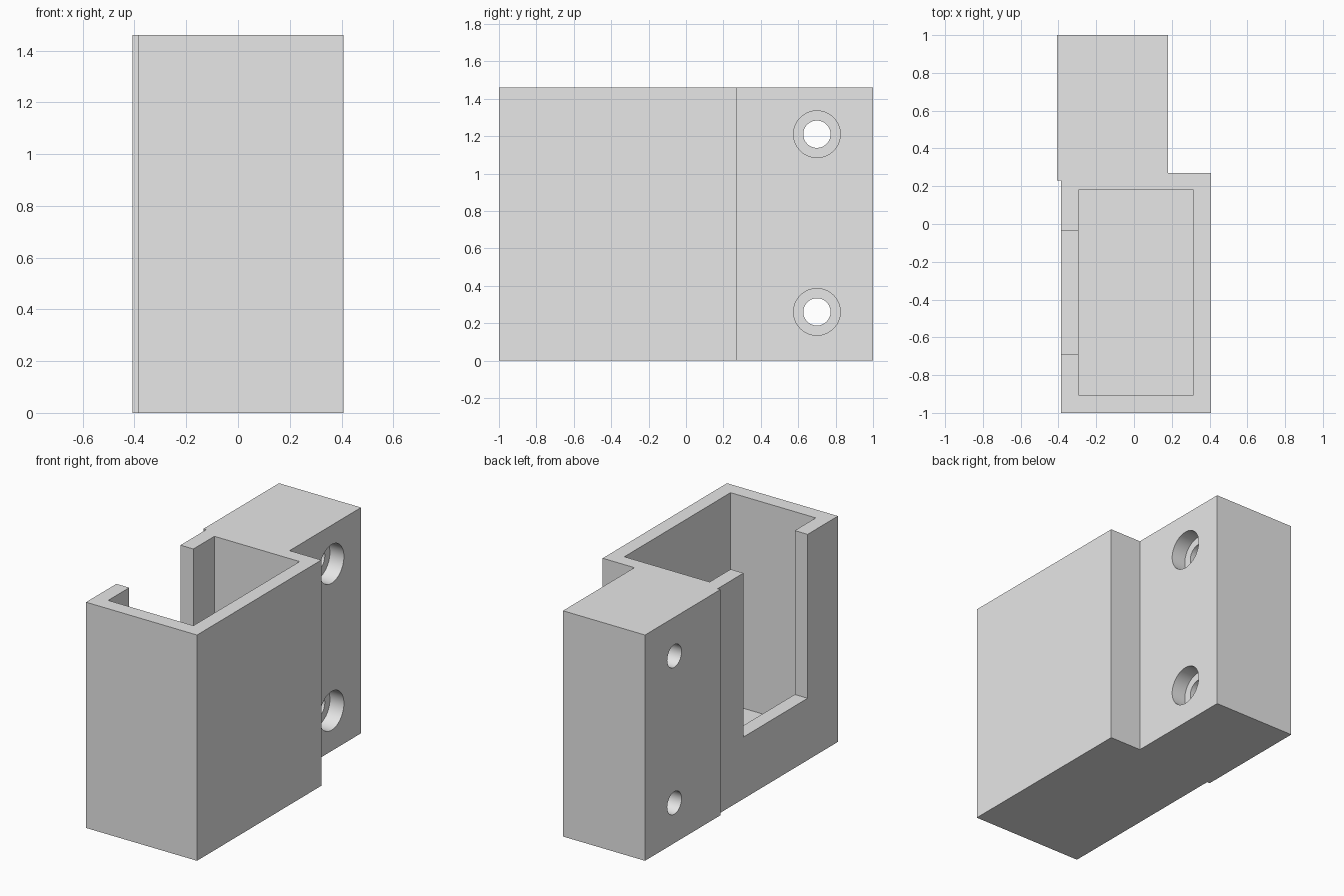
import bpy
import bmesh
import math

# Remove only the default cube
cube = bpy.data.objects.get("Cube")
if cube:
    bpy.data.objects.remove(cube, do_unlink=True)

# Single plain grey
grey = bpy.data.materials.new("light_grey")
grey.use_nodes = True
colour = (0.8, 0.8, 0.8, 1.0)
grey.diffuse_color = colour
grey.node_tree.nodes["Principled BSDF"].inputs["Base Color"].default_value = colour

HEIGHT = 1.46


def link(bm, name):
    """Turn a bmesh into a named object with outward normals."""
    bmesh.ops.recalc_face_normals(bm, faces=bm.faces)
    mesh = bpy.data.meshes.new(name)
    bm.to_mesh(mesh)
    bm.free()
    mesh.materials.append(grey)
    obj = bpy.data.objects.new(name, mesh)
    bpy.context.collection.objects.link(obj)
    return obj


def prism(name, outline, z0, z1):
    """Extrude a plan outline from z0 to z1."""
    bm = bmesh.new()
    base = bm.faces.new([bm.verts.new((x, y, z0)) for x, y in outline])
    top = bmesh.ops.extrude_face_region(bm, geom=[base])["geom"]
    verts = [v for v in top if isinstance(v, bmesh.types.BMVert)]
    bmesh.ops.translate(bm, verts=verts, vec=(0, 0, z1 - z0))
    return link(bm, name)


def box(name, x, y, z):
    return prism(name, [(x[0], y[0]), (x[1], y[0]), (x[1], y[1]), (x[0], y[1])], *z)


def bore(name, radius, x0, x1, y, z):
    """Cylinder lying along x."""
    bm = bmesh.new()
    bmesh.ops.create_cone(bm, cap_ends=True, segments=64, radius1=radius,
                          radius2=radius, depth=x1 - x0)
    for v in bm.verts:
        v.co = ((x0 + x1) / 2 + v.co.z, y + v.co.x, z + v.co.y)
    return link(bm, name)


# Holder body with its thicker mounting flange, as one stepped plan
holder = prism("holder_body", [
    (-0.387, -1.0), (0.407, -1.0), (0.407, 0.27), (0.18, 0.27),
    (0.18, 1.0), (-0.407, 1.0), (-0.407, 0.23), (-0.387, 0.23)], 0, HEIGHT)

# Open-topped pocket and the slot through its right wall
cutters = [
    box("pocket_cutter", (-0.295, 0.315), (-0.905, 0.18), (0.09, HEIGHT + 0.1)),
    box("slot_cutter", (-0.5, -0.2), (-0.69, -0.035), (0.4, HEIGHT + 0.1)),
]

# Two counterbored screw holes through the flange
for label, z in (("lower", 0.26), ("upper", 1.21)):
    cutters.append(bore(label + "_screw_hole_cutter", 0.073, -0.5, 0.3, 0.7, z))
    cutters.append(bore(label + "_counterbore_cutter", 0.125, 0.08, 0.3, 0.7, z))

bpy.ops.object.select_all(action="DESELECT")
holder.select_set(True)
bpy.context.view_layer.objects.active = holder
for cutter in cutters:
    cut = holder.modifiers.new(cutter.name, "BOOLEAN")
    cut.operation = "DIFFERENCE"
    cut.solver = "EXACT"
    cut.object = cutter
    bpy.ops.object.modifier_apply(modifier=cut.name)
    bpy.data.objects.remove(cutter, do_unlink=True)

# Smooth bores, crisp edges
bpy.ops.object.shade_smooth_by_angle(angle=math.radians(30))
